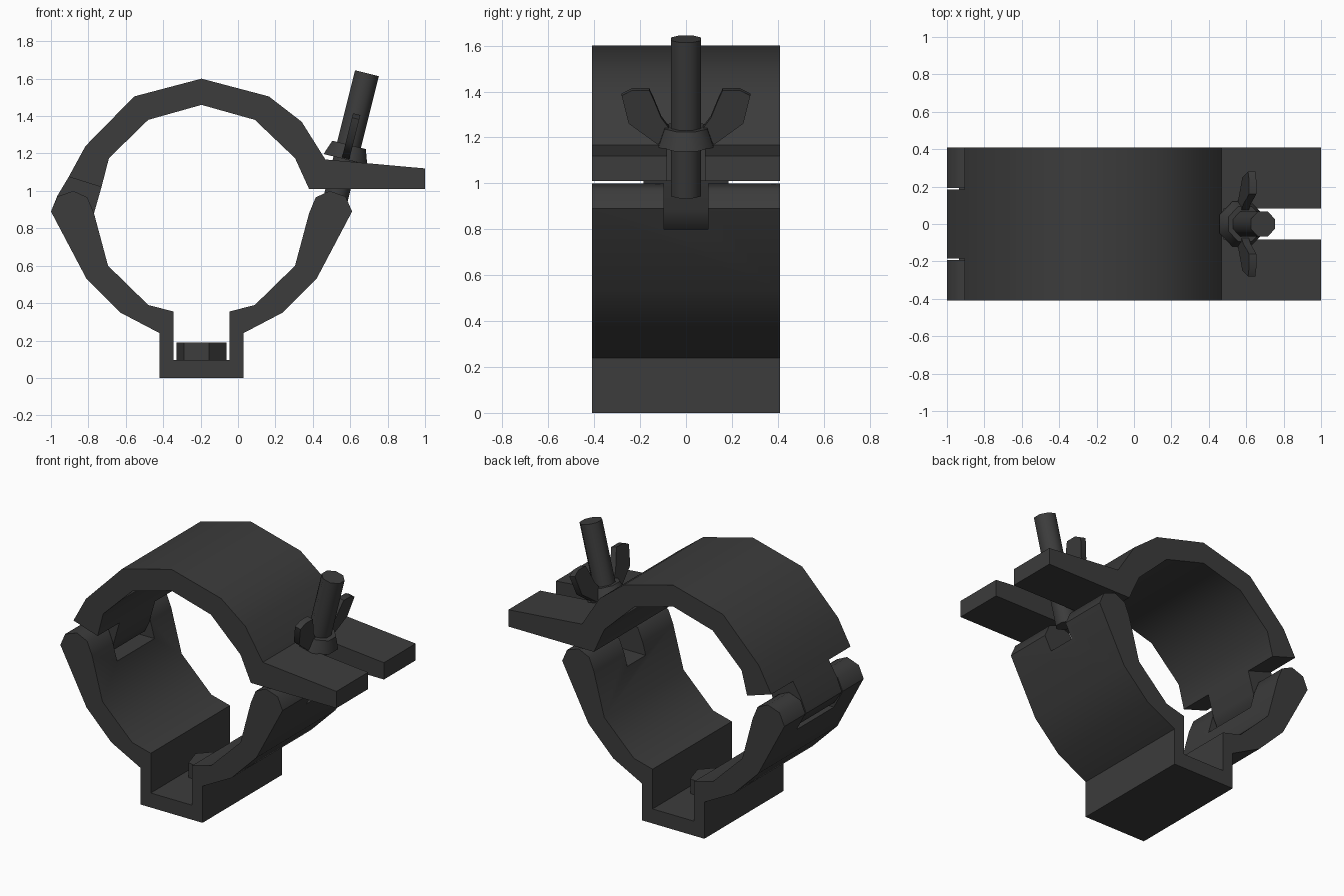
import bpy, bmesh, math
from mathutils import Matrix

if "Cube" in bpy.data.objects:
    bpy.data.objects.remove(bpy.data.objects["Cube"])

mat = bpy.data.materials.new("dark_metal")
mat.diffuse_color = (0.045, 0.045, 0.045, 1)
mat.use_nodes = True
mat.node_tree.nodes["Principled BSDF"].inputs["Base Color"].default_value = mat.diffuse_color
W = 0.41        # half width of the clamp
CX = -0.195     # ring centre in x


def finish(bm, name, matrix=None):
    bmesh.ops.recalc_face_normals(bm, faces=bm.faces)
    me = bpy.data.meshes.new(name)
    bm.to_mesh(me)
    bm.free()
    ob = bpy.data.objects.new(name, me)
    bpy.context.collection.objects.link(ob)
    me.materials.append(mat)
    if matrix:
        me.transform(matrix)
    return ob


def prism(name, pts, half, to3d=lambda u, v, d: (u, d, v), matrix=None):
    """Extrude a 2D outline by +-half along its normal."""
    bm = bmesh.new()
    a, b = [[bm.verts.new(to3d(u, v, d)) for u, v in pts] for d in (-half, half)]
    bm.faces.new(a)
    bm.faces.new(b[::-1])
    for i in range(len(pts)):
        j = (i + 1) % len(pts)
        bm.faces.new((a[i], b[i], b[j], a[j]))
    return finish(bm, name, matrix)


def cone(name, n, r1, r2, z1, z2, rot, matrix):
    bm = bmesh.new()
    bmesh.ops.create_cone(bm, cap_ends=True, segments=n, radius1=r1, radius2=r2, depth=z2 - z1)
    bm.transform(Matrix.Translation((0, 0, (z1 + z2) / 2)) @ Matrix.Rotation(math.radians(rot), 4, 'Z'))
    return finish(bm, name, matrix)


def activate(ob):
    bpy.ops.object.select_all(action='DESELECT')
    ob.select_set(True)
    bpy.context.view_layer.objects.active = ob


def cut(ob, x0, x1, z0, z1, half):
    c = prism("cutter", [(x0, z0), (x1, z0), (x1, z1), (x0, z1)], half)
    c.hide_render = True
    m = ob.modifiers.new("slot", 'BOOLEAN')
    m.operation, m.solver, m.object = 'DIFFERENCE', 'EXACT', c
    activate(ob)
    bpy.ops.object.modifier_apply(modifier=m.name)
    bpy.data.objects.remove(c)


def smooth(ob, deg=50):
    activate(ob)
    bpy.ops.object.shade_smooth_by_angle(angle=math.radians(deg))


# Lower half: mirrored arms joined by a U channel
right = [(0.03, 0), (0.03, 0.24), (0.24, 0.35), (0.42, 0.53), (0.61, 0.89),
         (0.575, 0.97), (0.49, 1.0), (0.415, 0.965), (0.38, 0.88), (0.305, 0.60),
         (0.09, 0.39), (-0.045, 0.355), (-0.045, 0.095)]
lower = prism("lower_clamp", right + [(2 * CX - x, z) for x, z in right[::-1]], W)
cut(lower, -1.1, -0.6, 0.77, 1.1, 0.193)     # hinge slot
cut(lower, 0.3, 0.7, 0.80, 1.1, 0.095)       # bolt slot
smooth(lower)

# Upper half with its forked clamping tab
upper = prism("upper_clamp", [
    (-0.905, 1.075), (-0.815, 1.24), (-0.555, 1.505), (CX, 1.60), (0.165, 1.505),
    (0.34, 1.37), (0.467, 1.168), (0.70, 1.147), (1.0, 1.12), (1.0, 1.01), (0.38, 1.01),
    (0.305, 1.175), (0.09, 1.38), (CX, 1.46), (-0.48, 1.38), (-0.69, 1.175), (-0.73, 1.02)], W)
cut(upper, 0.48, 1.1, 0.9, 1.3, 0.082)
smooth(upper)

# Hinge tongue sitting in the left slot
smooth(prism("hinge_tongue", [
    (-0.905, 1.075), (-0.73, 1.02), (-0.77, 0.88), (-0.805, 0.805), (-0.88, 0.773),
    (-0.945, 0.805), (-1.0, 0.89), (-0.965, 0.975)], 0.185))

# Tilted swing bolt
tilt = Matrix.Translation((0.52, 0, 0.95)) @ Matrix.Rotation(math.radians(14), 4, 'Y')
smooth(cone("swing_bolt", 8, 0.071, 0.071, 0, 0.70, 22.5, tilt))

# Wing nut: flared collar and two mirrored wings
smooth(cone("wing_nut_collar", 8, 0.13, 0.10, 0.225, 0.305, 22.5, tilt))
wing = [(0.06, 0.24), (0.125, 0.232), (0.25, 0.325), (0.28, 0.45), (0.235, 0.474),
        (0.16, 0.474), (0.14, 0.43), (0.108, 0.35), (0.06, 0.285)]
for side, s in (("left", -1), ("right", 1)):
    smooth(prism("wing_" + side, [(s * y, z) for y, z in wing], 0.02,
                 lambda u, v, d: (d, u, v), tilt))

# Hex bolt head resting in the channel
cone("channel_bolt_head", 6, 0.137, 0.137, 0.095, 0.19, 16.5, Matrix.Translation((CX, 0, 0)))
